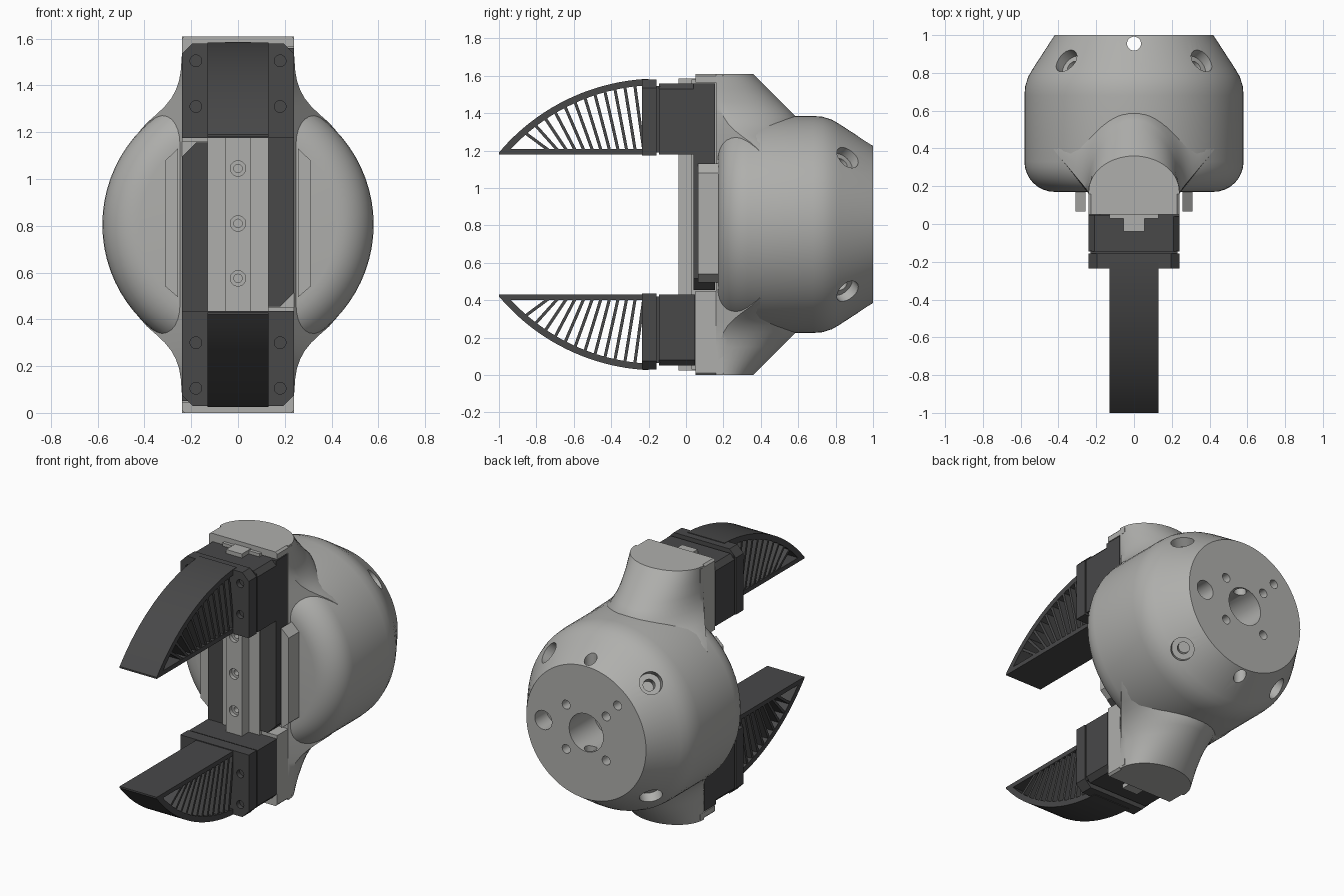
import bpy, bmesh, math
from mathutils import Matrix, Vector

if "Cube" in bpy.data.objects:
    bpy.data.objects.remove(bpy.data.objects["Cube"])

ZC = 0.805  # height of the central axis


def material(name, v):
    m = bpy.data.materials.new(name)
    m.diffuse_color = (*v, 1)
    m.use_nodes = True
    m.node_tree.nodes["Principled BSDF"].inputs["Base Color"].default_value = m.diffuse_color
    return m


LIGHT = material("light grey", (0.43, 0.43, 0.415))
DARK = material("dark grey", (0.065, 0.065, 0.066))


def finish(name, bm, mat):
    bmesh.ops.recalc_face_normals(bm, faces=bm.faces)
    me = bpy.data.meshes.new(name)
    bm.to_mesh(me)
    bm.free()
    ob = bpy.data.objects.new(name, me)
    bpy.context.collection.objects.link(ob)
    if mat:
        me.materials.append(mat)
    return ob


def activate(ob):
    bpy.ops.object.select_all(action='DESELECT')
    ob.select_set(True)
    bpy.context.view_layer.objects.active = ob


def smooth(ob, deg=30):
    activate(ob)
    bpy.ops.object.shade_smooth_by_angle(angle=math.radians(deg))


def prism(name, pts, axis, a, b, mat):
    """Extrude a (y,z) outline along x, or an (x,z) outline along y."""
    bm = bmesh.new()
    place = (lambda p, t: (t, p[0], p[1])) if axis == 'x' else (lambda p, t: (p[0], t, p[1]))
    A = [bm.verts.new(place(p, a)) for p in pts]
    B = [bm.verts.new(place(p, b)) for p in pts]
    bm.faces.new(A)
    bm.faces.new(B[::-1])
    for i in range(len(pts)):
        j = (i + 1) % len(pts)
        bm.faces.new((A[i], A[j], B[j], B[i]))
    return finish(name, bm, mat)


def box(name, x0, x1, y0, y1, z0, z1, mat):
    return prism(name, [(x0, z0), (x1, z0), (x1, z1), (x0, z1)], 'y', y0, y1, mat)


def drill(ob, center, direction, r, depth):
    """Cut a round hole whose axis runs through center, depth to each side."""
    bm = bmesh.new()
    rot = Vector(direction).to_track_quat('Z', 'Y').to_matrix().to_4x4()
    bmesh.ops.create_cone(bm, cap_ends=True, segments=24, radius1=r, radius2=r,
                          depth=2 * depth, matrix=Matrix.Translation(center) @ rot)
    cutter = finish("hole_cutter", bm, None)
    cutter.hide_render = True
    mod = ob.modifiers.new("hole", 'BOOLEAN')
    mod.object, mod.operation, mod.solver = cutter, 'DIFFERENCE', 'EXACT'
    activate(ob)
    bpy.ops.object.modifier_apply(modifier=mod.name)
    bpy.data.objects.remove(cutter)


def loft(name, rings, mat):
    bm = bmesh.new()
    vs = [[bm.verts.new(p) for p in ring] for ring in rings]
    n = len(vs[0])
    for a, b in zip(vs, vs[1:]):
        for i in range(n):
            j = (i + 1) % n
            bm.faces.new((a[i], a[j], b[j], b[i]))
    bm.faces.new(vs[0])
    bm.faces.new(vs[-1][::-1])
    return finish(name, bm, mat)


# Round body turned about the y axis
profile = [(0.17 + 0.16 * (1 - math.sin(t)), 0.42 + 0.16 * math.cos(t))
           for t in [math.pi / 2 * (1 - i / 8) for i in range(9)]]
profile = [(0.33 - 0.16 * math.cos(i * math.pi / 16), 0.42 + 0.16 * math.sin(i * math.pi / 16))
           for i in range(9)]
profile += [(0.68, 0.58), (0.73, 0.576), (0.78, 0.56), (0.82, 0.537), (1.0, 0.42)]
N = 72
body = loft("body_shell", [[(r * math.cos(2 * math.pi * k / N), y, ZC + r * math.sin(2 * math.pi * k / N))
                            for k in range(N)] for y, r in profile], LIGHT)

# Mounting holes in the back
drill(body, (0, 1, ZC), (0, 1, 0), 0.12, 0.25)
drill(body, (0.30, 1, ZC), (0, 1, 0), 0.06, 0.12)
for x, z in [(0.14, 0.14), (-0.14, 0.14), (0.14, -0.14), (-0.14, -0.14), (-0.22, 0.23)]:
    drill(body, (x, 1, ZC + z), (0, 1, 0), 0.028, 0.08)
drill(body, (0, 0.955, ZC), (0, 0, 1), 0.037, 0.7)
for sx in (1, -1):
    for sz in (1, -1):
        d = Vector((0.593 * sx, 0.545, 0.593 * sz))
        c = Vector((0.36 * sx, 0.865, ZC + 0.36 * sz))
        drill(body, c, d, 0.068, 0.06)
        drill(body, c, d, 0.035, 0.12)
smooth(body)

# Neck flaring from both ends into the body
half = [(1.61, 0.24), (1.53, 0.24), (1.46, 0.245), (1.42, 0.252), (1.38, 0.266), (1.345, 0.285),
        (1.31, 0.313), (1.275, 0.35), (1.24, 0.39), (1.2, 0.425)]
levels = half + [(2 * ZC - z, w) for z, w in reversed(half)]
rings = []
for z, w in levels:
    y0 = 0.17 + (w - 0.24) * 1.2
    yb = min(0.36 + (1.61 - abs(z - ZC) - ZC), 0.6)
    ring = [(-0.24, 0.16, z), (0.24, 0.16, z)]
    ring += [(w * math.cos(math.pi * i / 28), y0 + (yb - y0) * math.sin(math.pi * i / 28), z)
             for i in range(29)]
    rings.append(ring)
smooth(loft("neck", rings, LIGHT), 35)

# Centre rail with three counterbored screw holes
rail = box("centre_rail", -0.055, 0.055, -0.04, 0.1, 0.025, 1.585, LIGHT)
for z in (0.575, 0.81, 1.045):
    drill(rail, (0, -0.04, z), (0, 1, 0), 0.033, 0.025)
    drill(rail, (0, -0.04, z), (0, 1, 0), 0.018, 0.07)
box("rail_base", -0.13, 0.13, 0.03, 0.17, 0.03, 1.58, LIGHT)

# Side plates beside the rail
for s, side in ((1, "right"), (-1, "left")):
    prism(side + "_side_plate", [(0.257 * s, 0.495), (0.31 * s, 0.54), (0.31 * s, 1.08), (0.257 * s, 1.13)],
          'y', 0.065, 0.22, LIGHT)


# One jaw assembly (upper); the lower one is the same turned half a turn about y
parts = []


def keep(ob):
    parts.append(ob)
    return ob


def capped(w, z0, z1, c):
    return [(-w, z0), (w, z0), (w, z1 - c), (w - c, z1), (-w + c, z1), (-w, z1 - c)]


# End cap and slide wall of the body
keep(prism("end_cap", capped(0.24, 1.565, 1.61, 0.012), 'y', 0.05, 0.2, LIGHT))
keep(box("slide_wall", -0.24, -0.13, 0.05, 0.2, 1.16, 1.57, LIGHT))

# Sliding carriage with its long arm
keep(prism("carriage", capped(0.24, 1.18, 1.56, 0.03), 'y', -0.145, 0.047, DARK))
keep(prism("carriage_arm", [(0.13, 0.455), (0.18, 0.455), (0.24, 0.515), (0.24, 1.56), (0.13, 1.56)],
           'y', 0.04, 0.155, DARK))
keep(box("carriage_spacer", -0.23, 0.23, -0.165, -0.14, 1.19, 1.545, DARK))

# Finger mounting plate with four screw holes
plate = keep(prism("finger_plate", capped(0.24, 1.175, 1.58, 0.045), 'y', -0.235, -0.157, DARK))
for x in (-0.18, 0.18):
    for z in (1.31, 1.505):
        drill(plate, (x, -0.235, z), (0, 1, 0), 0.025, 0.03)

# Finger: curved back, flat grip and fanned ribs
R = 1.112


def arc(y, r):
    return 0.473 + math.sqrt(r * r - (y + 0.15) ** 2)


outer = [(-1 + 0.8 * i / 20, arc(-1 + 0.8 * i / 20, R)) for i in range(21)]
inner = [(-0.2 - 0.74 * i / 20, arc(-0.2 - 0.74 * i / 20, R - 0.035)) for i in range(21)]
smooth(keep(prism("finger_back", outer + inner, 'x', -0.13, 0.13, DARK)))
keep(prism("finger_grip", [(-1, 1.18), (-0.2, 1.18), (-0.2, 1.208), (-0.96, 1.208), (-1, 1.19)],
           'x', -0.13, 0.13, DARK))
for i in range(12):
    t = i / 11
    yb, yt = -0.225 - 0.5 * t, -0.275 - 0.59 * t
    zt = arc(yt, R - 0.02)
    d = Vector((yt - yb, zt - 1.195)).normalized() * 0.008
    keep(prism("finger_rib", [(yb - d.y, 1.195 + d.x), (yb + d.y, 1.195 - d.x),
                              (yt + d.y, zt - d.x), (yt - d.y, zt + d.x)], 'x', -0.128, 0.128, DARK))

# Lower jaw copies
turn = Matrix.Translation((0, 0, ZC)) @ Matrix.Rotation(math.pi, 4, 'Y') @ Matrix.Translation((0, 0, -ZC))
for ob in parts:
    low = ob.copy()
    low.data = ob.data.copy()
    low.data.transform(turn)
    low.name = "lower_" + ob.name.split(".")[0]
    bpy.context.collection.objects.link(low)
    ob.name = "upper_" + ob.name.split(".")[0]
